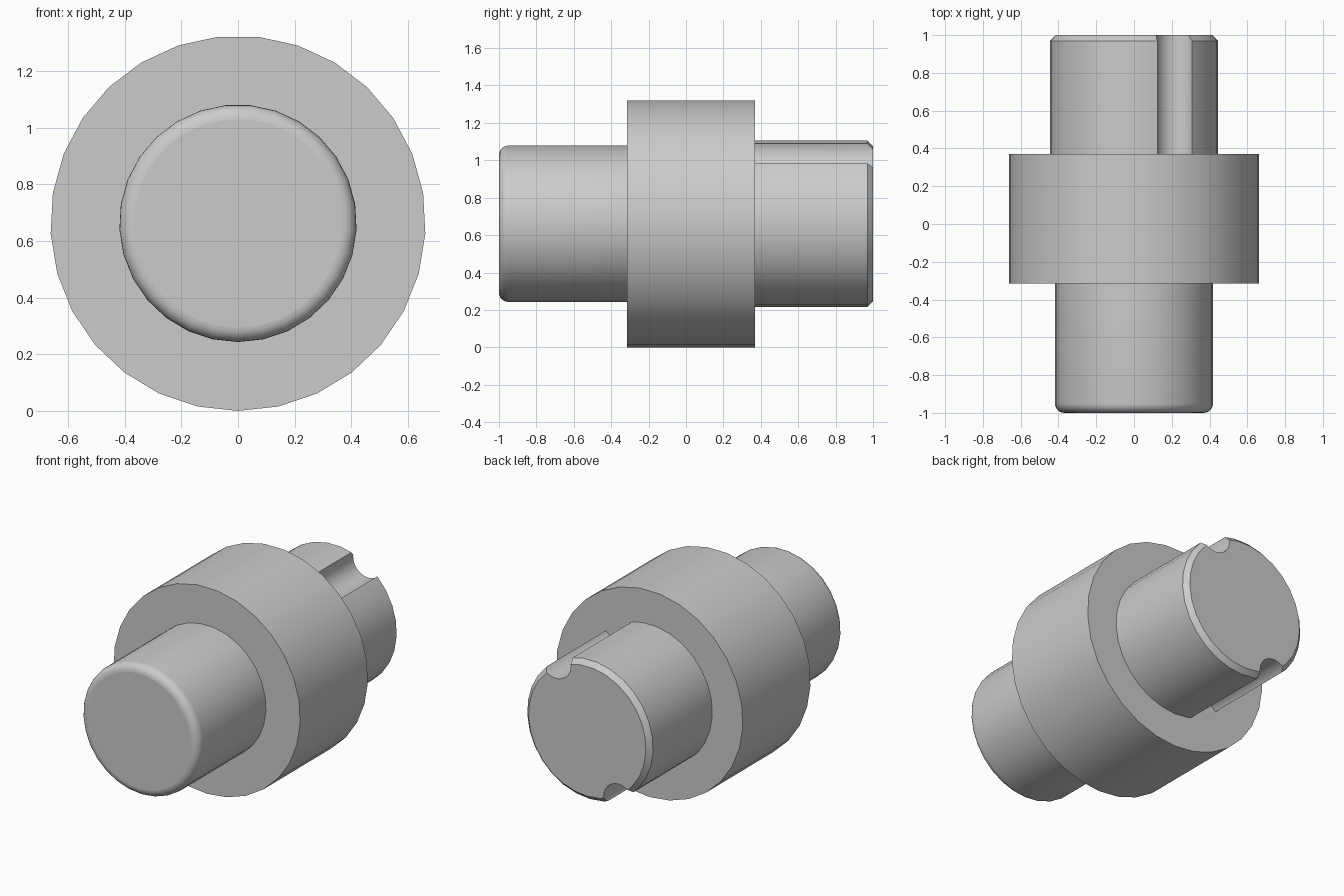
import bpy, bmesh, math

if "Cube" in bpy.data.objects:
    bpy.data.objects.remove(bpy.data.objects["Cube"])

ZC = 0.662       # height of the common axis
SIDES = 29
Y_FRONT, Y_BACK = -0.315, 0.37   # collar ends

steel = bpy.data.materials.new("light grey")
steel.diffuse_color = (0.6, 0.6, 0.6, 1)
steel.use_nodes = True
steel.node_tree.nodes["Principled BSDF"].inputs["Base Color"].default_value = steel.diffuse_color


def lathe(name, profile, sides=SIDES, cx=0.0, cz=ZC, cap_start=True, cap_end=True):
    """Revolve (radius, y) points around an axis parallel to y."""
    bm = bmesh.new()
    rings = []
    for r, y in profile:
        ring = []
        for i in range(sides):
            a = -math.pi / 2 + 2 * math.pi * i / sides
            ring.append(bm.verts.new((cx + r * math.cos(a), y, cz + r * math.sin(a))))
        rings.append(ring)
    for a, b in zip(rings, rings[1:]):
        for i in range(sides):
            j = (i + 1) % sides
            bm.faces.new((a[i], a[j], b[j], b[i]))
    if cap_start:
        bm.faces.new(rings[0])
    if cap_end:
        bm.faces.new(rings[-1])
    bmesh.ops.recalc_face_normals(bm, faces=bm.faces)
    mesh = bpy.data.meshes.new(name)
    bm.to_mesh(mesh)
    bm.free()
    mesh.materials.append(steel)
    ob = bpy.data.objects.new(name, mesh)
    bpy.context.collection.objects.link(ob)
    return ob


def smooth(ob):
    bpy.ops.object.select_all(action='DESELECT')
    bpy.context.view_layer.objects.active = ob
    ob.select_set(True)
    bpy.ops.object.shade_smooth_by_angle(angle=math.radians(30))
    # flat end faces stay flat
    for p in ob.data.polygons:
        if abs(p.normal.y) > 0.999:
            p.use_smooth = False


# Front shaft with a rounded end
R1, F = 0.419, 0.05
profile = [(R1 - F + F * math.sin(t), -1 + F - F * math.cos(t))
           for t in (math.pi / 2 * k / 6 for k in range(7))]
front_shaft = lathe("front_shaft", profile + [(R1, Y_FRONT)], cap_end=False)

# Collar, open where the front shaft joins
R2 = 0.662
collar = lathe("collar", [(R1, Y_FRONT), (R2, Y_FRONT), (R2, Y_BACK)], cap_start=False)

# Back shaft with a chamfered end
R3, C = 0.446, 0.03
back_shaft = lathe("back_shaft", [(R3, Y_BACK), (R3, 1 - C), (R3 - C, 1)])

# Two opposite round grooves along the back shaft
for k, deg in enumerate((60, 240)):
    a = math.radians(deg)
    cutter = lathe(f"groove_cutter_{k + 1}", [(0.107, 0.3), (0.107, 1.1)], 28,
                   R3 * math.cos(a), ZC + R3 * math.sin(a))
    cutter.hide_render = True
    cutter.hide_viewport = False
    mod = back_shaft.modifiers.new("groove", 'BOOLEAN')
    mod.operation = 'DIFFERENCE'
    mod.solver = 'EXACT'
    mod.object = cutter
    bpy.context.view_layer.objects.active = back_shaft
    bpy.ops.object.modifier_apply(modifier=mod.name)
    bpy.data.objects.remove(cutter)

# Drop the hidden end that lies against the collar
bm = bmesh.new()
bm.from_mesh(back_shaft.data)
hidden = [f for f in bm.faces if all(abs(v.co.y - Y_BACK) < 1e-4 for v in f.verts)]
bmesh.ops.delete(bm, geom=hidden, context='FACES')
bm.to_mesh(back_shaft.data)
bm.free()

for ob in (front_shaft, collar, back_shaft):
    smooth(ob)
